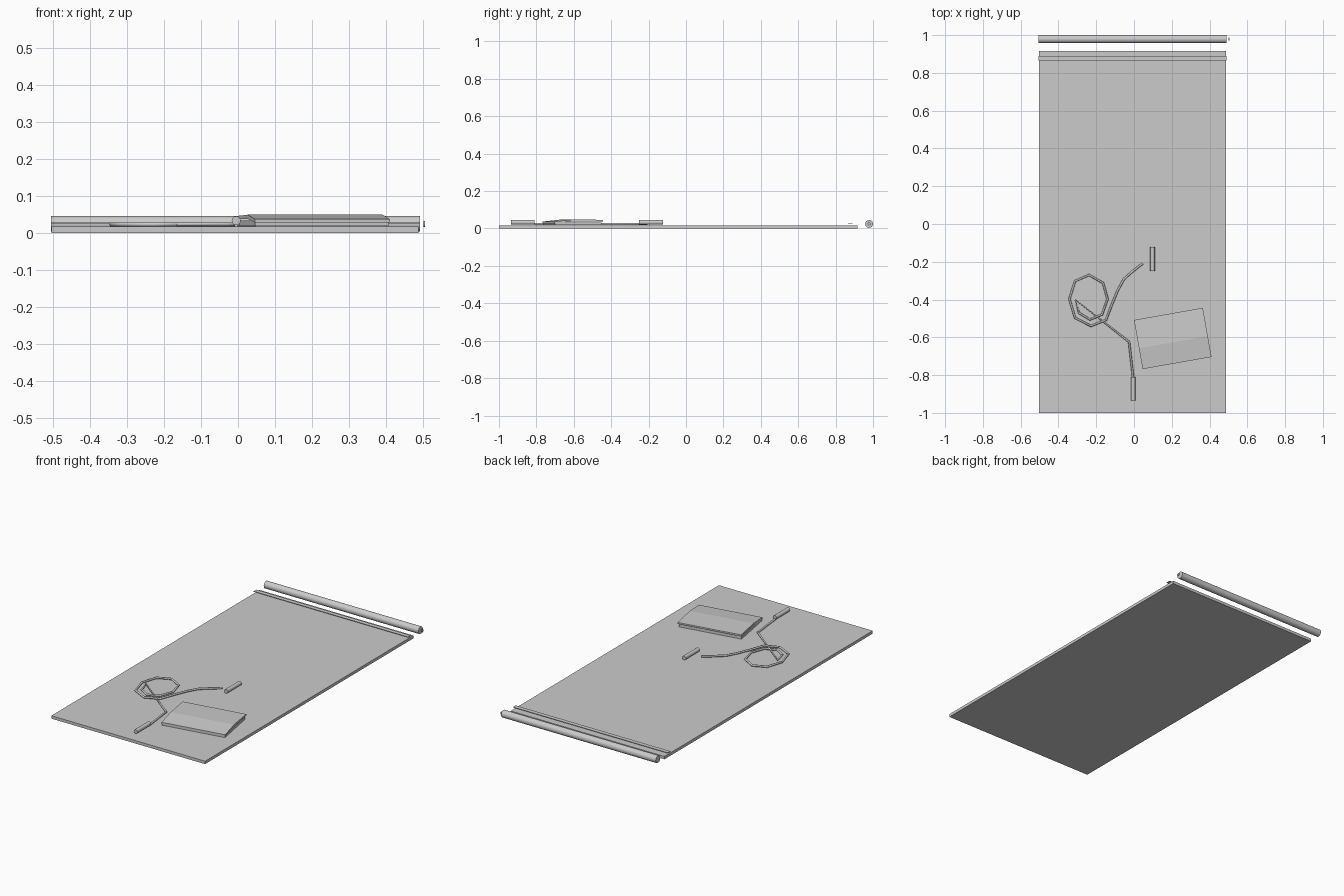
import bpy, bmesh, math
from mathutils import Matrix, Vector

if "Cube" in bpy.data.objects:
    bpy.data.objects.remove(bpy.data.objects["Cube"])

grey = bpy.data.materials.new("light_grey")
grey.diffuse_color = (0.6, 0.6, 0.6, 1)
grey.use_nodes = True
grey.node_tree.nodes["Principled BSDF"].inputs["Base Color"].default_value = grey.diffuse_color


def finish(name, bm, smooth=False):
    bmesh.ops.recalc_face_normals(bm, faces=bm.faces)
    me = bpy.data.meshes.new(name)
    bm.to_mesh(me)
    bm.free()
    me.materials.append(grey)
    ob = bpy.data.objects.new(name, me)
    bpy.context.collection.objects.link(ob)
    if smooth:
        bpy.ops.object.select_all(action='DESELECT')
        ob.select_set(True)
        bpy.context.view_layer.objects.active = ob
        bpy.ops.object.shade_smooth_by_angle(angle=math.radians(40))
    return ob


def box(name, lo, hi):
    lo, hi = Vector(lo), Vector(hi)
    bm = bmesh.new()
    bmesh.ops.create_cube(bm, size=1, matrix=Matrix.Translation((lo + hi) / 2)
                          @ Matrix.Diagonal((*(hi - lo), 1)))
    return finish(name, bm)


def rod(name, a, b, r, n=24):
    a, b = Vector(a), Vector(b)
    rot = (b - a).to_track_quat('Z', 'Y').to_matrix().to_4x4()
    bm = bmesh.new()
    bmesh.ops.create_cone(bm, cap_ends=True, segments=n, radius1=r, radius2=r,
                          depth=(b - a).length,
                          matrix=Matrix.Translation((a + b) / 2) @ rot)
    return finish(name, bm, True)


def slab(name, profile, width, centre, angle):
    """Extrude a (depth, height) profile sideways, then turn it on the mat."""
    bm = bmesh.new()
    f = bm.faces.new([bm.verts.new((-width / 2, v, z)) for v, z in profile])
    new = bmesh.ops.extrude_face_region(bm, geom=[f])['geom']
    bmesh.ops.translate(bm, vec=(width, 0, 0),
                        verts=[g for g in new if isinstance(g, bmesh.types.BMVert)])
    bm.transform(Matrix.Translation((*centre, 0)) @ Matrix.Rotation(angle, 4, 'Z'))
    return finish(name, bm)


# Mat, its end strip and the rolled end with a core plug
box("mat", (-0.503, -1.0, 0), (0.488, 0.917, 0.017))
box("mat_end_strip", (-0.505, 0.865, 0.026), (0.491, 0.89, 0.0285))
rod("mat_roll", (-0.505, 0.979, 0.0245), (0.491, 0.979, 0.0245), 0.021)
rod("roll_core", (0.501, 0.979, 0.0245), (0.505, 0.979, 0.0245), 0.008, 12)

# Folded towel: lower layer and draped upper layer
turn = math.radians(10)
slab("towel_lower", [(-0.128, 0.018), (0.125, 0.018), (0.125, 0.033), (-0.128, 0.033)],
     0.365, (0.204, -0.606), turn)
slab("towel_upper", [(-0.132, 0.028), (-0.02, 0.038), (0.132, 0.037),
                     (0.132, 0.046), (-0.02, 0.049), (-0.132, 0.037)],
     0.37, (0.205, -0.606), turn)

# Skipping rope handles
rod("rope_handle_front", (-0.005, -0.935, 0.033), (-0.005, -0.81, 0.033), 0.012, 16)
rod("rope_handle_back", (0.098, -0.25, 0.033), (0.098, -0.122, 0.033), 0.012, 16)

# Rope: straight run, coil and tail
path = [(-0.005, -0.81), (-0.026, -0.624), (-0.31, -0.402), (-0.291, -0.471),
        (-0.233, -0.506), (-0.169, -0.479), (-0.14, -0.397), (-0.164, -0.312),
        (-0.238, -0.27), (-0.312, -0.302), (-0.342, -0.397), (-0.312, -0.497),
        (-0.228, -0.54), (-0.148, -0.508), (-0.116, -0.423), (-0.085, -0.349),
        (-0.053, -0.291), (-0.005, -0.249), (0.046, -0.209)]
cu = bpy.data.curves.new("rope_path", 'CURVE')
cu.dimensions = '3D'
cu.bevel_depth = 0.006
cu.bevel_resolution = 1
cu.use_fill_caps = True
sp = cu.splines.new('POLY')
sp.points.add(len(path) - 1)
for p, (x, y) in zip(sp.points, path):
    p.co = (x, y, 0.023, 1)
tmp = bpy.data.objects.new("rope_path", cu)
bpy.context.collection.objects.link(tmp)
bpy.context.view_layer.update()
bm = bmesh.new()
bm.from_mesh(tmp.to_mesh())
bpy.data.objects.remove(tmp)
finish("rope", bm)
